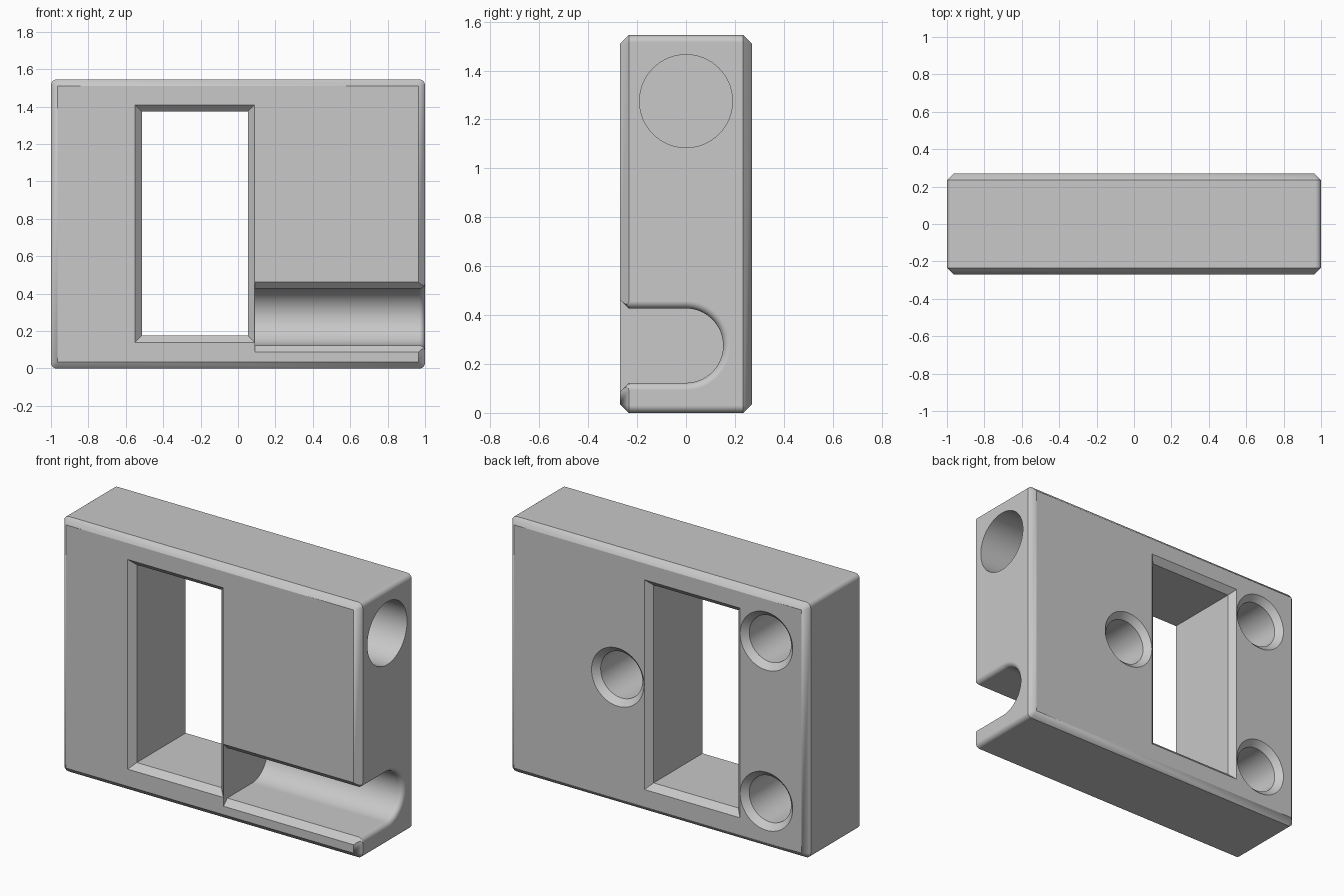
import bpy, bmesh
from math import pi, sin, cos, sqrt, radians

cube = bpy.data.objects.get("Cube")
if cube:
    bpy.data.objects.remove(cube, do_unlink=True)

HEIGHT, HALF_Y, CH, R = 1.545, 0.27, 0.036, 0.03
MID = HEIGHT / 2

grey = bpy.data.materials.new("light_grey")
grey.use_nodes = True
colour = (0.58, 0.58, 0.58, 1)
grey.diffuse_color = colour
grey.node_tree.nodes["Principled BSDF"].inputs["Base Color"].default_value = colour


def loft(name, rings):
    """Closed solid through rings of equal point count."""
    bm = bmesh.new()
    loops = [[bm.verts.new(p) for p in ring] for ring in rings]
    n = len(loops[0])
    for a, b in zip(loops, loops[1:]):
        for i in range(n):
            j = (i + 1) % n
            bm.faces.new((a[i], a[j], b[j], b[i]))
    bm.faces.new(loops[0])
    bm.faces.new(loops[-1])
    bmesh.ops.remove_doubles(bm, verts=bm.verts, dist=1e-5)
    bmesh.ops.recalc_face_normals(bm, faces=bm.faces)
    mesh = bpy.data.meshes.new(name)
    bm.to_mesh(mesh)
    bm.free()
    mesh.materials.append(grey)
    obj = bpy.data.objects.new(name, mesh)
    bpy.context.collection.objects.link(obj)
    return obj


def rect_ring(x0, x1, z0, z1, y):
    return [(x0, y, z0), (x1, y, z0), (x1, y, z1), (x0, y, z1)]


def circle(r, n=64):
    return [(r * cos(2 * pi * i / n), r * sin(2 * pi * i / n)) for i in range(n)]


# Block outline with small rounded corners
outline = []
for k, (sx, sz) in enumerate([(1, 1), (-1, 1), (-1, -1), (1, -1)]):
    for i in range(7):
        a = (k + i / 6) * pi / 2
        outline.append((sx * (1 - R) + R * cos(a), sz * (MID - R) + R * sin(a)))


def block_ring(y, inset):
    wx, wz = 1 - inset, MID - inset
    return [(max(-wx, min(wx, x)), y, MID + max(-wz, min(wz, z))) for x, z in outline]


# Block with chamfered front and back rims
block = loft("block", [block_ring(-HALF_Y, CH), block_ring(-HALF_Y + CH, 0),
                       block_ring(HALF_Y - CH, 0), block_ring(HALF_Y, CH)])
cutters = []

# Rectangular window, flared at both ends
OUT = 0.04
rings = []
for y, grow in [(-HALF_Y - OUT, CH + OUT), (-HALF_Y + CH, 0),
                (HALF_Y - CH, 0), (HALF_Y + OUT, CH + OUT)]:
    rings.append(rect_ring(-0.514 - grow, 0.053 + grow, 0.176 - grow, 1.374 + grow, y))
cutters.append(loft("window_cutter", rings))


# Round-bottomed groove, open to the front and the left end
def groove_ring(x, grow):
    r = 0.152 + grow
    wide = r + CH + OUT
    pts = [(-HALF_Y - OUT, -wide), (-HALF_Y + CH, -r)]
    pts += [(r * cos(a), r * sin(a)) for a in [pi * (i / 32 - 0.5) for i in range(33)]]
    pts += [(-HALF_Y + CH, r), (-HALF_Y - OUT, wide)]
    return [(x, y, 0.275 + z) for y, z in pts]


rings = [groove_ring(0.092, 0)]
for i in range(7):
    a = i / 6 * pi / 2
    rings.append(groove_ring(1 - R + R * sin(a), R * (1 - cos(a))))
rings.append(groove_ring(1.05, R))
cutters.append(loft("groove_cutter", rings))

# Blind round bore in the left end
cutters.append(loft("bore_cutter", [[(x, y, 1.275 + z) for y, z in circle(0.19)]
                                    for x in (0.092, 1.05)]))

# Countersunk blind holes in the back
for hx, hz in [(0.268, MID), (-0.728, MID + 0.485), (-0.728, MID - 0.485)]:
    steps = [(-HALF_Y + CH, 0.14), (HALF_Y - CH, 0.14), (HALF_Y + OUT, 0.14 + CH + OUT)]
    cutters.append(loft("hole_cutter", [[(hx + x, y, hz + z) for x, z in circle(r)]
                                        for y, r in steps]))

# Cut everything out of the block
bpy.ops.object.select_all(action="DESELECT")
bpy.context.view_layer.objects.active = block
block.select_set(True)
for cutter in cutters:
    cutter.hide_render = True
    mod = block.modifiers.new("cut", "BOOLEAN")
    mod.operation = "DIFFERENCE"
    mod.solver = "EXACT"
    mod.object = cutter
    bpy.ops.object.modifier_apply(modifier=mod.name)
    bpy.data.objects.remove(cutter, do_unlink=True)

# Smooth curves, crisp chamfers
bpy.ops.object.shade_smooth_by_angle(angle=radians(28))
weighted = block.modifiers.new("weighted_normals", "WEIGHTED_NORMAL")
weighted.keep_sharp = True
